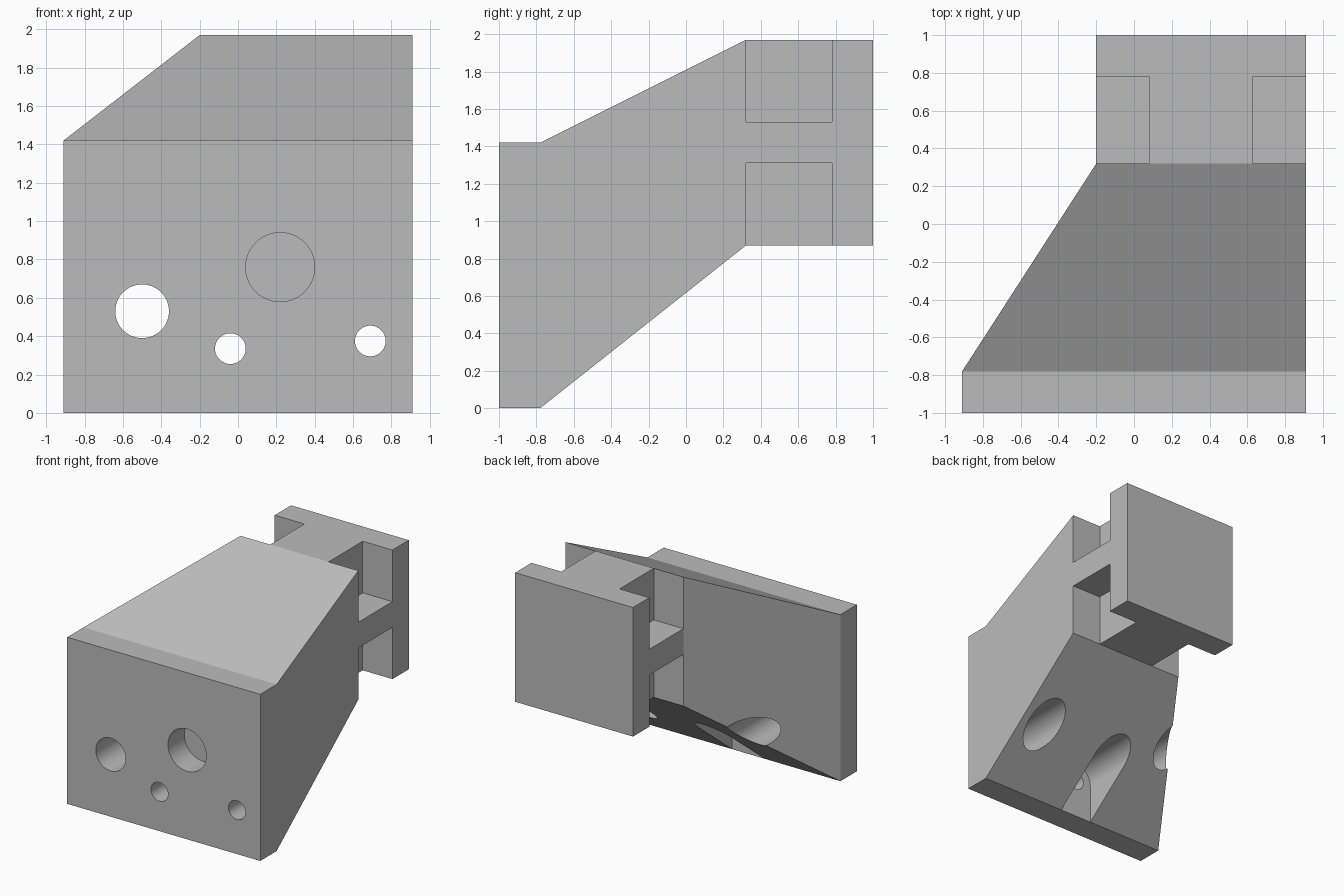
import bpy, bmesh, math

if "Cube" in bpy.data.objects:
    bpy.data.objects.remove(bpy.data.objects["Cube"])

grey = bpy.data.materials.new("plain_grey")
grey.diffuse_color = (0.5, 0.5, 0.5, 1)
grey.use_nodes = True
grey.node_tree.nodes["Principled BSDF"].inputs["Base Color"].default_value = grey.diffuse_color


def loft(name, sections):
    """Solid skinned through rings of points that share a vertex count."""
    bm = bmesh.new()
    rings = [[bm.verts.new(p) for p in s] for s in sections]
    n = len(rings[0])
    for a, b in zip(rings, rings[1:]):
        for i in range(n):
            j = (i + 1) % n
            bm.faces.new((a[i], a[j], b[j], b[i]))
    bm.faces.new(rings[0])
    bm.faces.new(rings[-1])
    bmesh.ops.recalc_face_normals(bm, faces=bm.faces)
    mesh = bpy.data.meshes.new(name)
    bm.to_mesh(mesh)
    bm.free()
    obj = bpy.data.objects.new(name, mesh)
    bpy.context.collection.objects.link(obj)
    mesh.materials.append(grey)
    return obj


def rect(y, x0, x1, z0, z1):
    return [(x0, y, z0), (x1, y, z0), (x1, y, z1), (x0, y, z1)]


def arc(cx, cz, r, start, end, n):
    return [(cx + r * math.cos(start + (end - start) * i / n),
             cz + r * math.sin(start + (end - start) * i / n)) for i in range(n + 1)]


def prism(name, outline, y0, y1):
    return loft(name, [[(x, y, z) for x, z in outline] for y in (y0, y1)])


def bore(name, x, z, r, y0, y1):
    return prism(name, arc(x, z, r, 0, math.tau, 64)[:-1], y0, y1)


# Body: front plate, tapered section and square rear block
FRONT, PLATE, NECK, REAR_PLATE = -1.0, -0.78, 0.32, 0.78
body = loft("tapered_bracket", [
    rect(FRONT, -0.91, 0.91, 0, 1.42),
    rect(PLATE, -0.91, 0.91, 0, 1.42),
    rect(NECK, -0.2, 0.91, 0.87, 1.97),
    rect(1.0, -0.2, 0.91, 0.87, 1.97)])

cutters = []
# Four corner notches leave a cross-shaped neck
for x0, x1 in ((-0.4, 0.08), (0.63, 1.1)):
    for z0, z1 in ((0.6, 1.31), (1.53, 2.2)):
        cutters.append(loft("neck_notch", [rect(y, x0, x1, z0, z1)
                                           for y in (NECK, REAR_PLATE)]))

# Round holes: two through, one blind, one with a wide rear bore
cutters += [
    bore("large_through_hole", -0.5, 0.53, 0.14, -1.2, 0.7),
    bore("blind_hole", 0.22, 0.76, 0.18, -1.2, PLATE),
    bore("middle_screw_hole", -0.04, 0.335, 0.08, -1.2, -0.7),
    bore("side_screw_hole", 0.69, 0.375, 0.08, -1.2, -0.7),
    bore("side_screw_access", 0.69, 0.375, 0.153, PLATE, 0.25)]

# Round-topped slot behind the middle screw, open at the bottom
slot = [(-0.193, -0.2), (0.113, -0.2)] + arc(-0.04, 0.335, 0.153, 0, math.pi, 32)
cutters.append(prism("middle_screw_slot", slot, PLATE, 0.25))

# Apply all cuts
for c in cutters:
    m = body.modifiers.new(c.name, 'BOOLEAN')
    m.operation, m.solver, m.object = 'DIFFERENCE', 'EXACT', c
bpy.context.view_layer.objects.active = body
body.select_set(True)
for m in list(body.modifiers):
    bpy.ops.object.modifier_apply(modifier=m.name)
for c in cutters:
    bpy.data.objects.remove(c)

# Smooth bores, crisp edges
bpy.ops.object.shade_smooth_by_angle(angle=math.radians(15))
